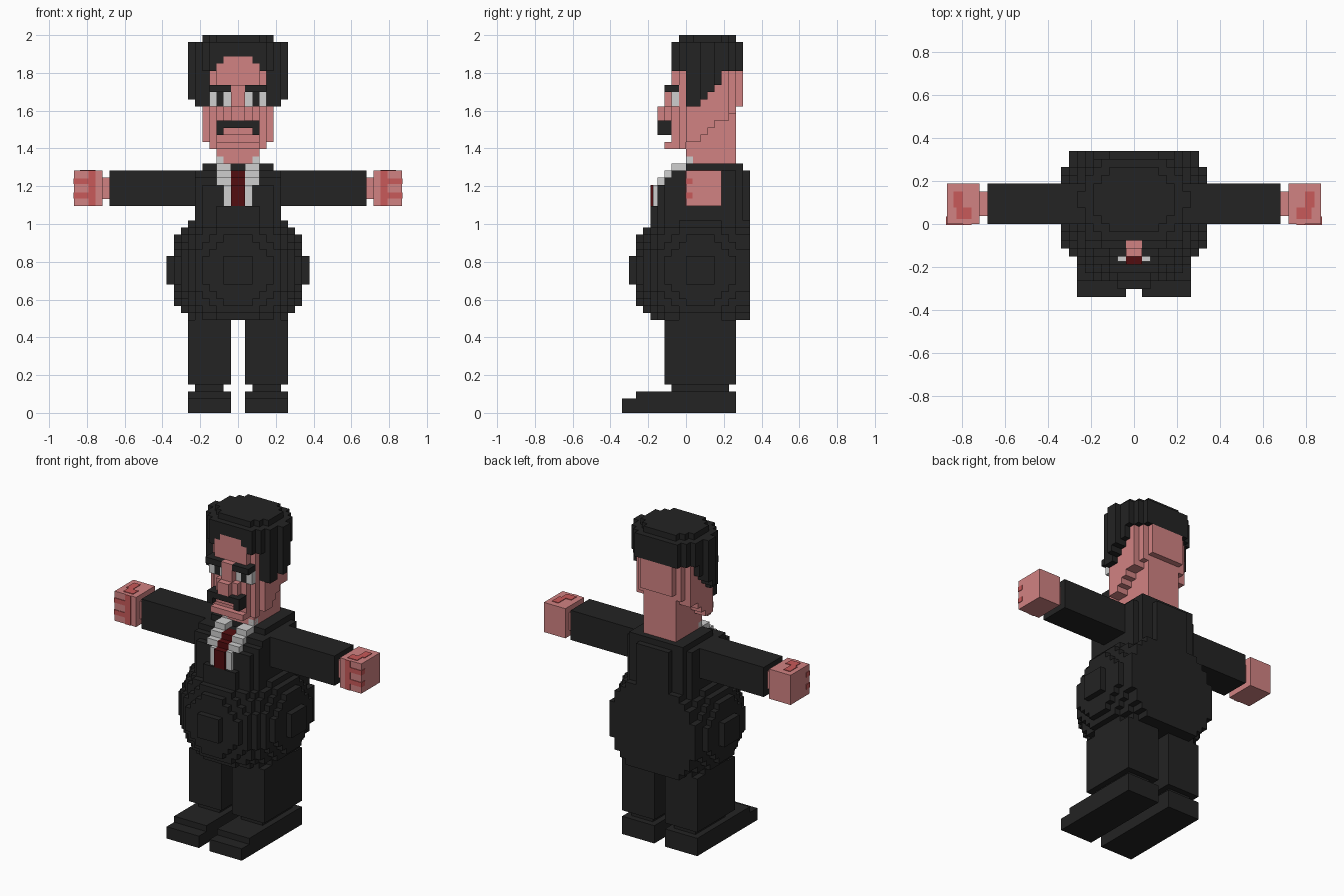
import bpy, bmesh, math

if "Cube" in bpy.data.objects:
    bpy.data.objects.remove(bpy.data.objects["Cube"])

V = 2 / 53  # size of one voxel


def paint(name, r, g, b):
    m = bpy.data.materials.new(name)
    m.diffuse_color = (r, g, b, 1)
    m.use_nodes = True
    m.node_tree.nodes["Principled BSDF"].inputs["Base Color"].default_value = m.diffuse_color
    return m


BLACK = paint("suit black", 0.017, 0.017, 0.017)
SKIN = paint("skin pink", 0.64, 0.225, 0.225)
DARK_SKIN = paint("finger pink", 0.58, 0.10, 0.10)
WHITE = paint("shirt white", 0.62, 0.62, 0.62)
RED = paint("tie red", 0.085, 0.004, 0.005)


def finish(name, bm, mat):
    bmesh.ops.dissolve_limit(bm, angle_limit=0.02, verts=bm.verts, edges=bm.edges)
    bmesh.ops.recalc_face_normals(bm, faces=bm.faces)
    me = bpy.data.meshes.new(name)
    bm.to_mesh(me)
    bm.free()
    me.materials.append(mat)
    bpy.context.collection.objects.link(bpy.data.objects.new(name, me))


def boxes(name, mat, parts, mirror=False):
    """Boxes given as x0, x1, y0, y1, z0, z1 in voxels."""
    bm = bmesh.new()
    for p in parts:
        for s in ((1, -1) if mirror else (1,)):
            vs = bmesh.ops.create_cube(bm, size=1)["verts"]
            for v in vs:
                v.co = [s * (p[0] if v.co.x < 0 else p[1]) * V,
                        (p[2] if v.co.y < 0 else p[3]) * V,
                        (p[4] if v.co.z < 0 else p[5]) * V]
    finish(name, bm, mat)


def voxels(name, mat, inside, zr):
    """Outer shell of all unit cells whose centre passes the rule."""
    cells = {(x, y, z) for x in range(-10, 10) for y in range(-10, 10)
             for z in range(*zr) if inside(x + .5, y + .5, z + .5)}
    bm, verts = bmesh.new(), {}

    def vert(c):
        if c not in verts:
            verts[c] = bm.verts.new([k * V for k in c])
        return verts[c]

    for c in cells:
        for axis in range(3):
            for side in (0, 1):
                n = list(c)
                n[axis] += 2 * side - 1
                if tuple(n) in cells:
                    continue
                u, w = (axis + 1) % 3, (axis + 2) % 3
                loop = []
                for a, b in ((0, 0), (1, 0), (1, 1), (0, 1)):
                    q = list(c)
                    q[axis] += side
                    q[u] += a
                    q[w] += b
                    loop.append(vert(tuple(q)))
                bm.faces.new(loop if side else loop[::-1])
    finish(name, bm, mat)


# Legs and shoes
boxes("shoes", BLACK, [(1, 7, -9, 7, 0, 2), (1, 7, -7, 7, 2, 3)], True)
boxes("ankles", BLACK, [(2, 6, -2, 6, 3, 4)], True)
boxes("legs", BLACK, [(1, 7, -3, 7, 4, 13)], True)


# Round belly with a flattened back
def belly(x, y, z):
    dy = min(y - 2, 5.5)
    return y < 9 and x * x + dy * dy + (z - 20) ** 2 <= 95


voxels("belly", BLACK, belly, (13, 30))


# Chest: round column whose front slopes back to the collar
def chest(x, y, z):
    front = -5 if z < 29 else -4 if z < 32 else -3 if z < 33 else -2 if z < 34 else 0
    half, back = (6, 9) if z < 34 else (5, 8)
    return abs(x) < half and front < y < back and x * x + (y - 2) ** 2 <= 52


voxels("chest", BLACK, chest, (22, 35))

# Arms, wrists and hands
boxes("arms", BLACK, [(5, 18, 0, 5, 29, 34)], True)
boxes("wrists", SKIN, [(18, 19, 1, 4, 30, 33)], True)
boxes("hands", SKIN, [(19, 23, 0, 5, 29, 34)], True)
e = 0.1
boxes("finger_marks", DARK_SKIN, [
    (20, 23 + e, -e, .9, 32.1, 32.9), (20, 23 + e, -e, .9, 30.1, 30.9),
    (20, 21, -e, 0, 29, 34),
    (21, 22.2, 2, 4, 34, 34 + e), (20, 21.8, .6, 2, 34, 34 + e)], True)

# Shirt, collar and tie
boxes("shirt", WHITE, [
    (1, 2, -4.6, -3, 29, 32), (1, 3, -4, -2, 32, 33),
    (1, 3, -3, -1, 33, 34), (1, 3, -2, 0, 34, 35), (2, 3, 0, 1, 34, 36)], True)
boxes("tie", RED, [(-1, 1, -5, -3, 29, 32), (-1, 1, -4, -2, 32, 33),
                   (-1, 1, -3, -1, 33, 34)])


# Head, hair and neck share an oval outline
def oval(x, y, half):
    return (x / half) ** 2 + ((y - 3) / 5) ** 2 <= 1.2


def hairy(x, y, z):
    ax = abs(x)
    if z > 52:
        return (x / 5) ** 2 + ((y - 3) / 4) ** 2 <= 1.2
    if not oval(x, y, 6):
        return False
    arch = 4 if z < 48 else 3 if z < 49 else 2
    if z > 48:
        return not (y < -1 and z < 50 and ax < arch)
    if ax < 4 or not -0.1 < y < 5:
        return z > 46 and y < -1 and ax >= 4
    return z > (43 if y < 2 else 44 if y < 3 else 45 if y < 4 else 46)


def skin(x, y, z):
    ax = abs(x)
    if hairy(x, y, z):
        return False
    if ax < 3 and 0 < y < 7 and z < 46:
        return True
    if y < -1 and 43 < z < 45 and 1 < ax < 4:
        return False  # eye sockets
    if z > 48:
        return y < -1 and z < 50 and ax < 4 and oval(x, y, 6)
    jaw = 37 + max(0, math.floor(y) + 1) * 0.7
    return z > jaw and (z > 42 or y < 7) and oval(x, y, 5)


voxels("hair", BLACK, hairy, (42, 53))
voxels("head", SKIN, skin, (33, 51))

# Face
boxes("eye_whites", WHITE, [(1, 2, -2, -1, 43, 45), (3, 4, -2, -1, 43, 45)], True)
boxes("pupils", BLACK, [(2, 3, -2, -1, 43, 45)], True)
boxes("eyebrows", BLACK, [(1, 4, -3, -1, 45, 46)], True)
boxes("nose", SKIN, [(-1, 1, -3, -1, 43, 46), (-1, 1, -4, -2, 41, 43),
                     (-2, 2, -3, -2, 41, 43)])
boxes("moustache", BLACK, [(-3, 3, -4, -2, 40, 41), (-3, -2, -4, -2, 39, 40),
                           (2, 3, -4, -2, 39, 40)])
boxes("lip_and_chin", SKIN, [(-2, 2, -3, -2, 39, 40), (-3, 3, -3, -1, 37, 38)])
